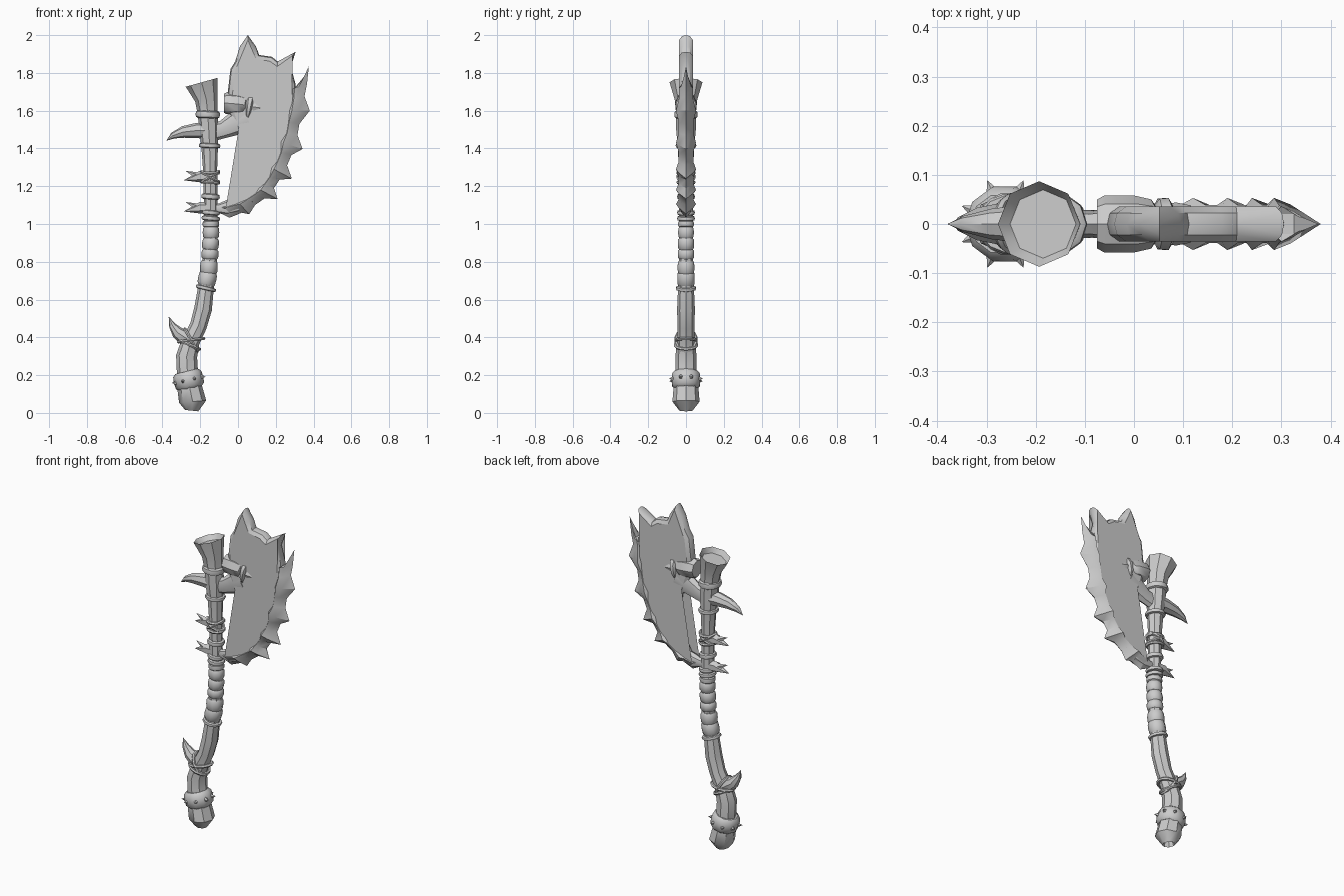
import bpy, bmesh, math
from mathutils import Vector, Matrix

if "Cube" in bpy.data.objects:
    bpy.data.objects.remove(bpy.data.objects["Cube"])


def finish(name, bm, angle=40):
    bmesh.ops.recalc_face_normals(bm, faces=bm.faces[:])
    me = bpy.data.meshes.new(name)
    bm.to_mesh(me)
    bm.free()
    ob = bpy.data.objects.new(name, me)
    bpy.context.collection.objects.link(ob)
    bpy.ops.object.select_all(action='DESELECT')
    ob.select_set(True)
    bpy.context.view_layer.objects.active = ob
    bpy.ops.object.shade_smooth_by_angle(angle=math.radians(angle))
    return ob


def tube(name, pts, sides=8, squash=1.0, cup=0.0, angle=40):
    """Tube through (x, z, radius) points lying in the y = 0 plane."""
    bm = bmesh.new()
    rings = []
    for i, (x, z, r) in enumerate(pts):
        a, b = pts[max(i - 1, 0)], pts[min(i + 1, len(pts) - 1)]
        t = Vector((b[0] - a[0], 0, b[1] - a[1])).normalized()
        n = Vector((t.z, 0, -t.x))
        ring = []
        for k in range(sides):
            w = math.tau * k / sides
            ring.append(bm.verts.new(Vector((x, 0, z)) + n * r * math.cos(w)
                                     + Vector((0, r * squash * math.sin(w), 0))))
        rings.append(ring)
    for p, q in zip(rings, rings[1:]):
        for k in range(sides):
            j = (k + 1) % sides
            bm.faces.new((p[k], p[j], q[j], q[k]))
    caps = [bm.faces.new(rings[0][::-1]), bm.faces.new(rings[-1])]
    if cup:
        bm.normal_update()
        for f, p in zip(caps, (pts[0], pts[-1])):
            n = f.normal.copy()
            bmesh.ops.inset_individual(bm, faces=[f], thickness=p[2] * 0.2)
            bmesh.ops.translate(bm, verts=f.verts[:], vec=-n * cup)
    return finish(name, bm, angle)


# Handle: a bent bone shaft with a flared, hollow top
SHAFT = [(-.245, .012, .035), (-.24, .06, .072), (-.255, .13, .066), (-.268, .22, .056),
         (-.272, .30, .056), (-.25, .38, .048), (-.21, .46, .045), (-.185, .55, .047),
         (-.17, .66, .042), (-.15, .80, .038), (-.143, .95, .036), (-.145, 1.12, .036),
         (-.148, 1.30, .038), (-.15, 1.41, .044), (-.155, 1.50, .052),
         (-.16, 1.58, .052), (-.168, 1.66, .06), (-.193, 1.75, .087)]
tube("handle", SHAFT, 8, cup=.03)


def shaft_at(z):
    for a, b in zip(SHAFT, SHAFT[1:]):
        if a[1] <= z <= b[1]:
            f = (z - a[1]) / (b[1] - a[1])
            return a[0] + f * (b[0] - a[0]), a[2] + f * (b[2] - a[2]), (b[0] - a[0]) / (b[1] - a[1])


def band(name, z, h, out, lean=0.0):
    """Bulging wrap that follows the shaft."""
    x, r, s = shaft_at(z)
    s += lean
    prof = [(-.5, .0), (-.35, .8), (0, 1), (.35, .8), (.5, 0)]
    tube(name, [(x + s * h * u, z + h * u, r + out * v) for u, v in prof], 10)


def rope(name, z, tilt, thick=.009):
    """Tilted cord loop around the shaft."""
    x, r, s = shaft_at(z)
    bm = bmesh.new()
    n, m = 14, 6
    vs = []
    for i in range(n):
        a = math.tau * i / n
        for k in range(m):
            b = math.tau * k / m
            d = r + .006 + thick * math.cos(b)
            vs.append(bm.verts.new((d * math.cos(a) / math.cos(tilt), d * math.sin(a), thick * math.sin(b))))
    for i in range(n):
        for k in range(m):
            i2, k2 = (i + 1) % n, (k + 1) % m
            bm.faces.new([vs[p] for p in (i * m + k, i2 * m + k, i2 * m + k2, i * m + k2)])
    bm.transform(Matrix.Translation((x, 0, z)) @ Matrix.Rotation(tilt + math.atan(s), 4, 'Y'))
    finish(name, bm)


# Grip wraps and collars
for i, (z, h, lean) in enumerate([(.71, .07, .1), (.77, .07, -.1), (.84, .05, 0),
                                  (.895, .06, .1), (.955, .06, 0), (1.0, .035, 0)]):
    band(f"grip_wrap_{i}", z, h, .008, lean)
for i, (z, h) in enumerate([(.66, .02), (1.03, .025), (1.145, .03), (1.06, .025), (1.415, .025), (1.58, .04)]):
    band(f"collar_{i}", z, h, .013, .1)
for i, (z, t) in enumerate([(.385, .6), (.385, -.6), (.36, .15), (1.25, .55), (1.25, -.55), (1.27, 0), (1.22, .1)]):
    rope(f"lashing_{i}", z, t)

# Studded pommel collar
band("pommel_collar", .175, .09, .019, -.1)
cx, cr, _ = shaft_at(.175)
for i in range(8):
    a = math.tau * (i + .5) / 8
    bm = bmesh.new()
    bmesh.ops.create_cone(bm, cap_ends=True, segments=5, radius1=.018, radius2=0, depth=.035)
    d = Vector((math.cos(a), math.sin(a), 0))
    bm.transform(Matrix.Translation(Vector((cx, 0, .175 + .018 * math.cos(a))) + d * (cr + .018))
                 @ d.to_track_quat('Z', 'Y').to_matrix().to_4x4())
    finish(f"pommel_stud_{i}", bm, 20)

# Horns and spikes on the back of the shaft
tube("upper_horn", [(-.15, 1.495, .046), (-.22, 1.495, .04), (-.29, 1.487, .031),
                    (-.345, 1.468, .017), (-.378, 1.442, .001)])
tube("lower_horn", [(-.225, .365, .035), (-.275, .395, .042), (-.32, .425, .033),
                    (-.347, .462, .019), (-.366, .508, .001)])
for nm, z in (("middle_spike", 1.25), ("low_spike", 1.085)):
    tube(nm, [(-.15, z, .032), (-.2, z + .001, .031), (-.235, z - .008, .018),
              (-.285, z - .018, .001)], 6)
    tube(nm + "_barb", [(-.2, z, .022), (-.24, z + .015, .012), (-.275, z + .03, .001)], 5)

# Arm joining shaft and blade, and the lower joint
tube("blade_arm", [(-.16, 1.48, .048), (-.08, 1.50, .047), (-.02, 1.53, .062), (.05, 1.56, .07)], 8, .6)
tube("lower_joint", [(-.15, 1.085, .022), (-.1, 1.083, .026), (-.06, 1.085, .04), (.0, 1.1, .04)], 8, .8)

# Blade body: bevelled plate with ragged top
OUTLINE = [(-.05, 1.60), (-.055, 1.69), (-.04, 1.82), (-.015, 1.86), (.01, 1.94), (.052, 2.0),
           (.095, 1.94), (.112, 1.895), (.18, 1.885), (.21, 1.86), (.305, 1.912), (.28, 1.83),
           (.305, 1.74), (.31, 1.58), (.265, 1.41), (.22, 1.28), (.15, 1.17), (.05, 1.09),
           (-.04, 1.07), (-.09, 1.08), (-.03, 1.125), (.012, 1.21), (.038, 1.34),
           (.03, 1.45), (-.02, 1.50)]
bm = bmesh.new()
n = len(OUTLINE)
P = [Vector(p) for p in OUTLINE]
loops = {}
for key, y, inset in (("mid", 0, 0), ("f1", -.022, .006), ("f2", -.036, .026), ("b1", .022, .006), ("b2", .036, .026)):
    row = []
    for i in range(n):
        e1, e2 = (P[i] - P[i - 1]).normalized(), (P[(i + 1) % n] - P[i]).normalized()
        nm = (Vector((e1.y, -e1.x)) + Vector((e2.y, -e2.x))).normalized()
        q = P[i] + nm * inset
        row.append(bm.verts.new((q.x, y, q.y)))
    loops[key] = row
for a, b in (("mid", "f1"), ("f1", "f2"), ("mid", "b1"), ("b1", "b2")):
    for i in range(n):
        j = (i + 1) % n
        bm.faces.new((loops[a][i], loops[a][j], loops[b][j], loops[b][i]))
for k in ("f2", "b2"):
    f = bm.faces.new(loops[k])
    bmesh.ops.triangulate(bm, faces=[f])
finish("blade_body", bm, 35)

# Toothed cutting edge: stations of edge (x, z), ridge (x, z), ridge half-thickness
EDGE = [(.375, 1.835, .335, 1.75, .015), (.365, 1.74, .30, 1.72, .036), (.352, 1.675, .295, 1.66, .038),
        (.38, 1.60, .285, 1.60, .053), (.325, 1.53, .27, 1.54, .039), (.315, 1.47, .26, 1.48, .039),
        (.342, 1.397, .24, 1.43, .053), (.283, 1.365, .23, 1.38, .039), (.26, 1.31, .21, 1.33, .039),
        (.285, 1.24, .19, 1.29, .053), (.22, 1.235, .17, 1.25, .039), (.19, 1.19, .145, 1.215, .039),
        (.21, 1.132, .12, 1.18, .053), (.14, 1.135, .095, 1.16, .039), (.09, 1.10, .05, 1.13, .039),
        (.06, 1.052, .01, 1.105, .053), (.02, 1.06, -.015, 1.10, .042), (-.045, 1.033, -.05, 1.09, .04),
        (-.10, 1.06, -.09, 1.085, .022)]
bm = bmesh.new()
rows = []
for ex, ez, rx, rz, w in EDGE:
    e, r = Vector((ex, 0, ez)), Vector((rx, 0, rz))
    m, s, y = r.lerp(e, .35), r + (r - e) * .25, Vector((0, 1, 0))
    rows.append([bm.verts.new(v) for v in (e, m - y * w * .75, r - y * w, s - y * .02,
                                          s + y * .02, r + y * w, m + y * w * .75)])
for p, q in zip(rows, rows[1:]):
    for k in range(7):
        j = (k + 1) % 7
        bm.faces.new((p[k], p[j], q[j], q[k]))
bm.faces.new(rows[0])
bm.faces.new(rows[-1][::-1])
finish("cutting_edge", bm, 30)

# Peg and ring clamped over the blade
tube("blade_peg", [(-.075, 1.64, .05), (-.06, 1.64, .058), (.0, 1.635, .058), (.035, 1.63, .05),
                   (.045, 1.625, .036), (.085, 1.62, .044), (.115, 1.615, .038), (.13, 1.612, .016)], 8, 1.0)
tube("peg_ring", [(.042, 1.62, .055), (.05, 1.62, .072), (.066, 1.617, .074), (.074, 1.615, .055)], 10, .75)
